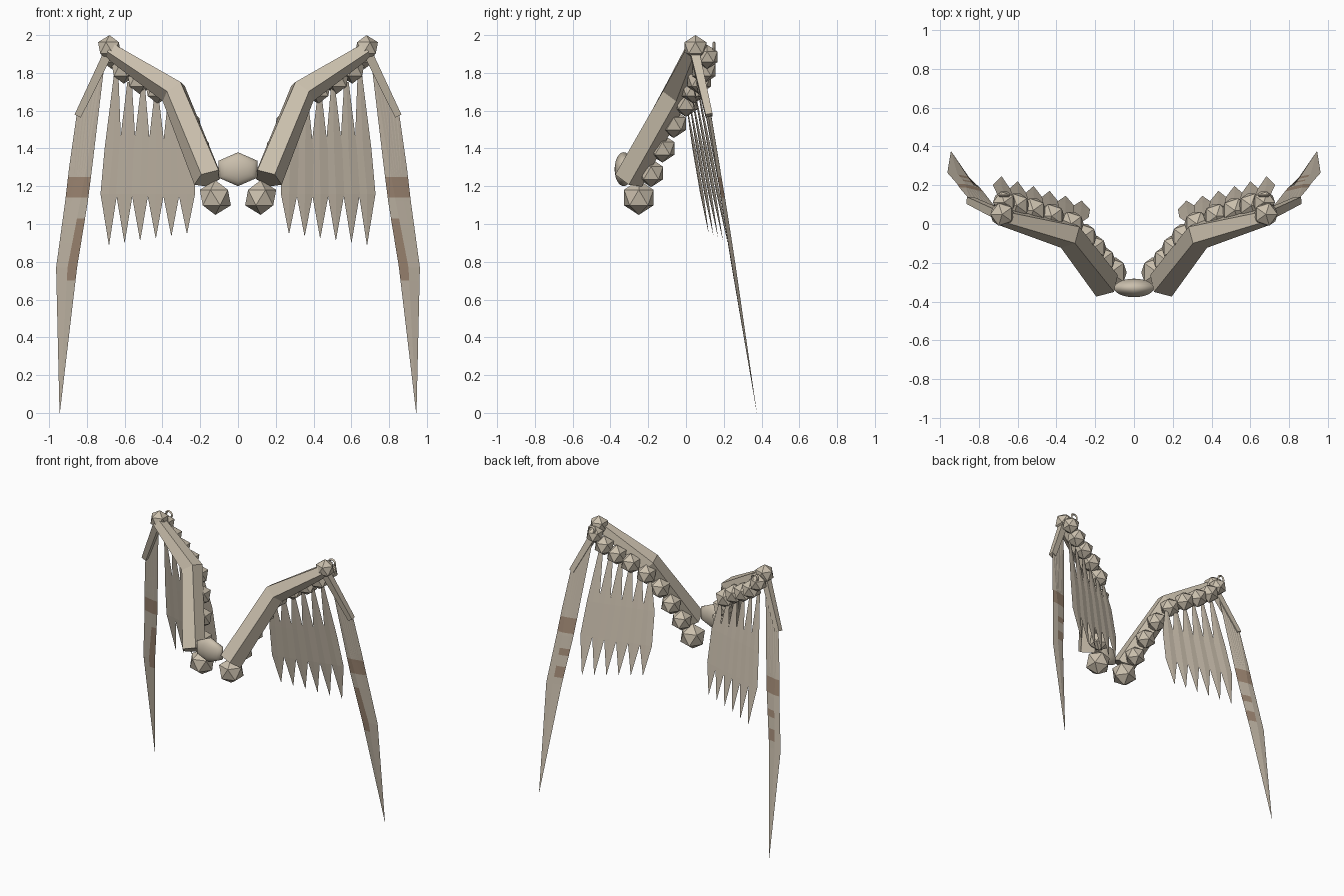
import bpy, bmesh, math
from mathutils import Vector, Matrix

if "Cube" in bpy.data.objects:
    bpy.data.objects.remove(bpy.data.objects["Cube"])


def material(name, rgb):
    m = bpy.data.materials.new(name)
    m.diffuse_color = (*rgb, 1)
    m.use_nodes = True
    m.node_tree.nodes["Principled BSDF"].inputs["Base Color"].default_value = m.diffuse_color
    return m


BONE = material("bone_beige", (0.59, 0.52, 0.415))
FEATHER = material("feather_beige", (0.57, 0.50, 0.405))
BROWN = material("band_brown", (0.36, 0.255, 0.18))


def finish(bm, name, mats, side=1):
    """Mirror to the requested side and make an object."""
    if side < 0:
        bmesh.ops.scale(bm, vec=(-1, 1, 1), verts=bm.verts)
    bmesh.ops.recalc_face_normals(bm, faces=bm.faces)
    me = bpy.data.meshes.new(name)
    bm.to_mesh(me)
    bm.free()
    for m in mats:
        me.materials.append(m)
    ob = bpy.data.objects.new(name, me)
    bpy.context.collection.objects.link(ob)
    return ob


def skin(bm, rings):
    """Join closed rings of points with quads and cap both ends."""
    loops = [[bm.verts.new(p) for p in r] for r in rings]
    n = len(loops[0])
    rows = []
    for a, b in zip(loops, loops[1:]):
        rows.append([bm.faces.new((a[i], a[(i + 1) % n], b[(i + 1) % n], b[i]))
                     for i in range(n)])
    bm.faces.new(loops[0])
    bm.faces.new(loops[-1])
    return rows


def tube(name, path, radii, sides, side, turn=0.0):
    """Faceted bar along a bent path."""
    pts = [Vector(p) for p in path]
    rings = []
    for i, p in enumerate(pts):
        a = (pts[i] - pts[i - 1]).normalized() if i else None
        b = (pts[i + 1] - pts[i]).normalized() if i + 1 < len(pts) else None
        d = ((a or b) + (b or a)).normalized()
        u = d.cross(Vector((0, 1, 0))).normalized()
        v = d.cross(u)
        rings.append([p + radii[i] * (math.cos(t) * u + math.sin(t) * v)
                      for t in (turn + 2 * math.pi * k / sides for k in range(sides))])
    bm = bmesh.new()
    skin(bm, rings)
    finish(bm, name, [BONE], side)


def ball(name, centre, r, side):
    bm = bmesh.new()
    bmesh.ops.create_icosphere(bm, subdivisions=1, radius=r,
                               matrix=Matrix.Translation(centre))
    finish(bm, name, [BONE], side)


def feather(name, stations, y_at, yaw, side, bands=()):
    """Thin ridged blade; stations are (z, inner x, outer x) from top to tip.
    Bands are (low z, high z, painted faces): 0, 1 front and 2, 3 back."""
    def at(z):
        for a, b in zip(stations, stations[1:]):
            if b[0] <= z <= a[0]:
                t = (a[0] - z) / (a[0] - b[0])
                return z, a[1] + t * (b[1] - a[1]), a[2] + t * (b[2] - a[2])
    levels = sorted({s[0] for s in stations} | {z for b in bands for z in b[:2]},
                    reverse=True)
    rings = []
    for z, x0, x1 in map(at, levels):
        w, y = x1 - x0, y_at(z)
        th = min(0.004, w * 0.08)
        xm = (x0 + x1) / 2
        rings.append([(x0, y - yaw * w / 2, z), (xm, y - th, z),
                      (x1, y + yaw * w / 2, z), (xm, y + th, z)])
    bm = bmesh.new()
    for row, za, zb in zip(skin(bm, rings), levels, levels[1:]):
        for low, high, painted in bands:
            if low < (za + zb) / 2 < high:
                for i in painted:
                    row[i].material_index = 1
    finish(bm, name, [FEATHER, BROWN], side)


# x, y, z, radius of the knuckles behind the arm
KNUCKLES = [(.12, -.25, 1.14, .092), (.165, -.185, 1.27, .075),
            (.21, -.125, 1.40, .075), (.26, -.065, 1.53, .075),
            (.325, .0, 1.64, .073), (.425, .04, 1.71, .073),
            (.52, .07, 1.76, .073), (.605, .095, 1.815, .072),
            (.67, .112, 1.885, .064)]
HAND_TOP, HAND_END = Vector((.685, .045, 1.91)), Vector((.847, .122, 1.575))

for s, tag in ((1, "right"), (-1, "left")):
    # Bent arm, hand and wrist
    tube(f"arm_{tag}", [(.155, -.305, 1.24), (.34, -.055, 1.70), (.675, .035, 1.92)],
         [.083, .077, .047], 5, s, math.radians(110))
    tube(f"hand_{tag}", [HAND_TOP, HAND_END], [.034, .026], 4, s, math.pi / 4)
    ball(f"wrist_{tag}", (.68, .05, 1.932), .068, s)
    for i, (x, y, z, r) in enumerate(KNUCKLES):
        ball(f"knuckle_{tag}_{i + 1}", (x, y, z), r, s)

    # Short feathers hanging from the arm
    for i in range(6):
        t = i / 5
        root_x, tip_x = .29 + .355 * t, .27 + .413 * t
        root_z, tip_z = 1.60 + .19 * t, .95 - .06 * t
        root_y, tip_y = .008 + .06 * t, .12 + .125 * t
        mid = (root_x + tip_x) / 2

        def line(z):
            return tip_y + (root_y - tip_y) * (z - tip_z) / (root_z - tip_z)
        feather(f"short_feather_{tag}_{i + 1}",
                [(root_z, root_x - .012, root_x + .012),
                 (1.40, mid - .046, mid + .042),
                 (1.16, tip_x - .043, tip_x + .045),
                 (tip_z, tip_x - .001, tip_x + .001)], line, .2, s)

    # Long feathers fanned along the hand, meeting in one tip
    for i in range(6):
        t = i / 5
        root = HAND_TOP.lerp(HAND_END, .2 + .78 * t)
        c = .80 + .062 * t
        gap = (i - 2.5) * .0025
        feather(f"long_feather_{tag}_{i + 1}",
                [(root.z, root.x - .01, root.x + .01),
                 (1.30, c - .028, c + .032),
                 (1.12, .795 + .03 * t, .875 + .04 * t),
                 (.77, .852 + .01 * t, .953 + .01 * t),
                 (0, .943, .945)],
                lambda z: .375 - .158 * z + gap * min(1, z), .12, s,
                [(1.14, 1.25, (0, 1, 2, 3)), (.98, 1.03, (0, 3)),
                 (.90, .98, (0,)), (.82, .90, (0, 3)), (.70, .82, (0,))])

    # Small ring behind the wrist
    bm = bmesh.new()
    rings = []
    for k in range(13):
        a = 2 * math.pi * k / 12
        rings.append([(.67 + (.024 + .008 * math.cos(b)) * math.cos(a),
                       .148 + .008 * math.sin(b),
                       1.935 + (.024 + .008 * math.cos(b)) * math.sin(a))
                      for b in (math.pi / 2 * j for j in range(4))])
    skin(bm, rings)
    finish(bm, f"wrist_ring_{tag}", [BONE], s)

# Rounded six-sided clasp joining both arms, a corner pointing up
bm = bmesh.new()
bmesh.ops.create_uvsphere(bm, u_segments=6, v_segments=12, radius=1)
top = max(bm.verts, key=lambda v: abs(v.co.y) - abs(v.co.z))
bmesh.ops.rotate(bm, verts=bm.verts, matrix=Matrix.Rotation(
    math.pi / 2 - math.atan2(top.co.y, top.co.x), 3, 'Z'))
bmesh.ops.rotate(bm, verts=bm.verts, matrix=Matrix.Rotation(math.pi / 2, 3, 'X'))
bmesh.ops.scale(bm, verts=bm.verts, vec=(.118, .048, .09))
bmesh.ops.translate(bm, verts=bm.verts, vec=(0, -.33, 1.29))
for f in bm.faces:
    f.smooth = True
finish(bm, "clasp", [BONE])
